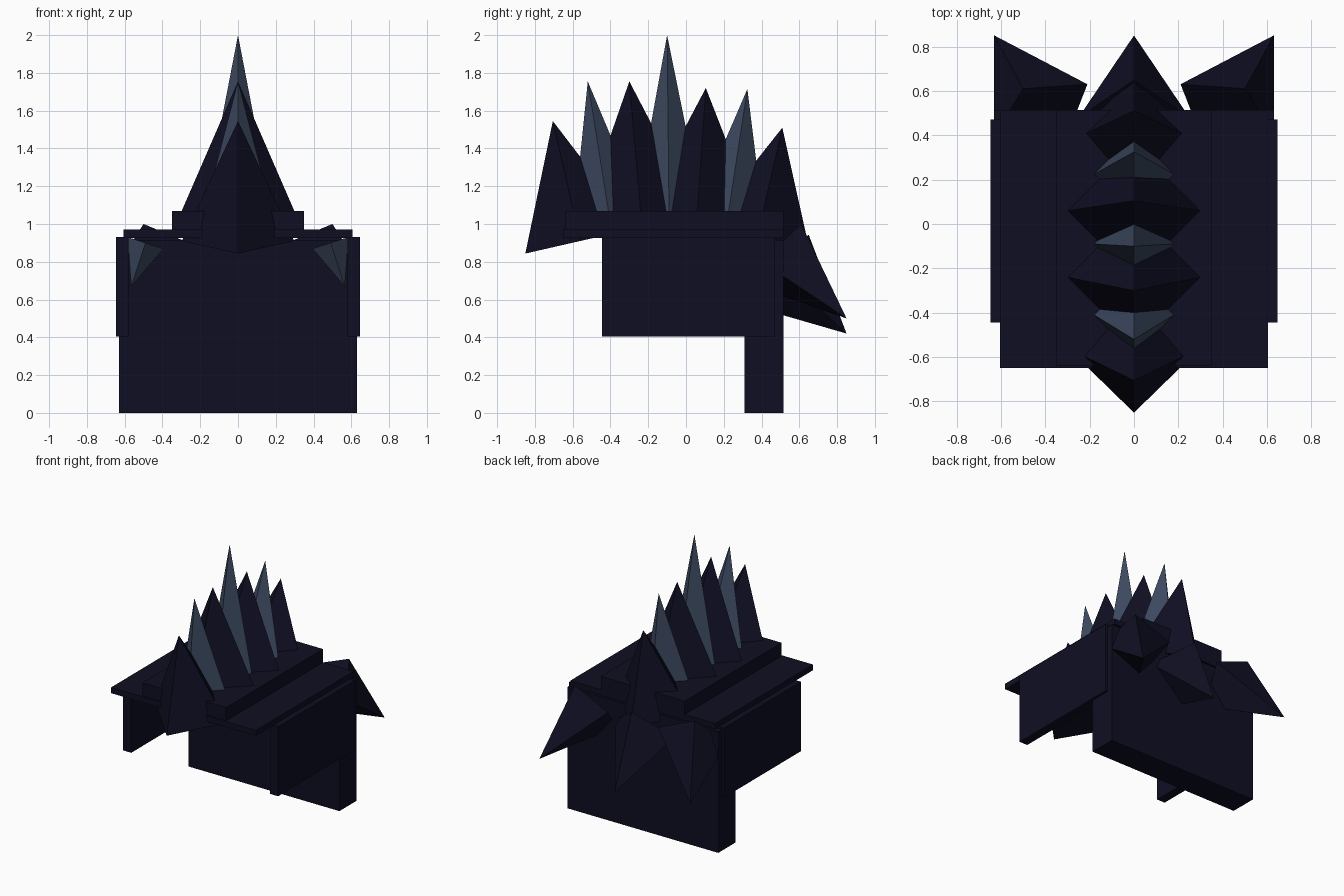
import bpy
from mathutils import Vector

if "Cube" in bpy.data.objects:
    bpy.data.objects.remove(bpy.data.objects["Cube"])


def material(name, rgb):
    m = bpy.data.materials.new(name)
    m.diffuse_color = (*rgb, 1)
    m.use_nodes = True
    m.node_tree.nodes["Principled BSDF"].inputs["Base Color"].default_value = m.diffuse_color
    return m


NAVY = material("dark navy", (0.0045, 0.0045, 0.0165))
SLATE = material("slate blue", (0.045, 0.066, 0.115))


def mesh_object(name, verts, faces, mat):
    me = bpy.data.meshes.new(name)
    me.from_pydata(verts, [], faces)
    me.materials.append(mat)
    ob = bpy.data.objects.new(name, me)
    bpy.context.collection.objects.link(ob)
    # consistent outward normals
    import bmesh
    bm = bmesh.new()
    bm.from_mesh(me)
    bmesh.ops.recalc_face_normals(bm, faces=bm.faces)
    bm.to_mesh(me)
    bm.free()
    return ob


def box(name, x, y, z, mat=NAVY):
    verts = [(a, b, c) for a in x for b in y for c in z]
    faces = [(0, 1, 3, 2), (4, 6, 7, 5), (0, 4, 5, 1),
             (2, 3, 7, 6), (0, 2, 6, 4), (1, 5, 7, 3)]
    return mesh_object(name, verts, faces, mat)


def pyramid(name, corners, tip, mat):
    faces = [(3, 2, 1, 0)] + [(i, (i + 1) % 4, 4) for i in range(4)]
    return mesh_object(name, list(corners) + [tip], faces, mat)


def spike(name, centre, tip, r, mat, side=(1, 0, 0), flat=False):
    """Four-sided spike, base square to its axis (or level when flat)."""
    c, t = Vector(centre), Vector(tip)
    axis = Vector((0, 0, 1)) if flat else (t - c).normalized()
    u = Vector(side)
    u = (u - axis * u.dot(axis)).normalized()
    v = axis.cross(u)
    return pyramid(name, [c + u * r, c + v * r, c - u * r, c - v * r], t, mat)


# Cap plates
box("crown_plate", (-0.35, 0.35), (-0.64, 0.515), (0.925, 1.07))
box("brim_plate", (-0.605, 0.605), (-0.65, 0.515), (0.927, 0.97))

# Hanging panels
box("back_panel", (-0.63, 0.63), (0.31, 0.515), (0, 0.915))
for s, label in ((-1, "left"), (1, "right")):
    box(label + "_side_panel", sorted((s * 0.58, s * 0.647)), (-0.445, 0.47), (0.405, 0.93))

# Crest: base y, tip y, tip z, half width, colour
crest = [(-0.41, -0.52, 1.755, 0.18, SLATE),
         (-0.24, -0.30, 1.755, 0.30, NAVY),
         (-0.09, -0.10, 2.00, 0.18, SLATE),
         (0.06, 0.105, 1.72, 0.30, NAVY),
         (0.225, 0.325, 1.715, 0.18, SLATE)]
for i, (by, ty, tz, r, mat) in enumerate(crest):
    spike(f"crest_spike_{i + 1}", (0, by, 1.065), (0, ty, tz), r, mat, flat=True)

# Leaning spikes at both ends of the crest
spike("front_crest_spike", (0, -0.56, 0.91), (0, -0.705, 1.545), 0.298, NAVY)
spike("rear_crest_spike", (0, 0.37, 0.90), (0, 0.51, 1.51), 0.298, NAVY)

# Spikes at the back
spike("back_centre_spike", (0, 0.48, 0.76), (0, 0.85, 0.42), 0.25, NAVY)
for s, label in ((-1, "left"), (1, "right")):
    pyramid(label + "_back_spike",
            [(s * 0.50, 0.61, 1.0), (s * 0.21, 0.63, 0.88),
             (s * 0.30, 0.40, 0.66), (s * 0.63, 0.40, 0.80)],
            (s * 0.63, 0.85, 0.50), NAVY)
    # Small spike hanging inside the side panel
    spike(label + "_inner_spike", (s * 0.49, 0.27, 0.90), (s * 0.565, 0.27, 0.67), 0.1, SLATE)
